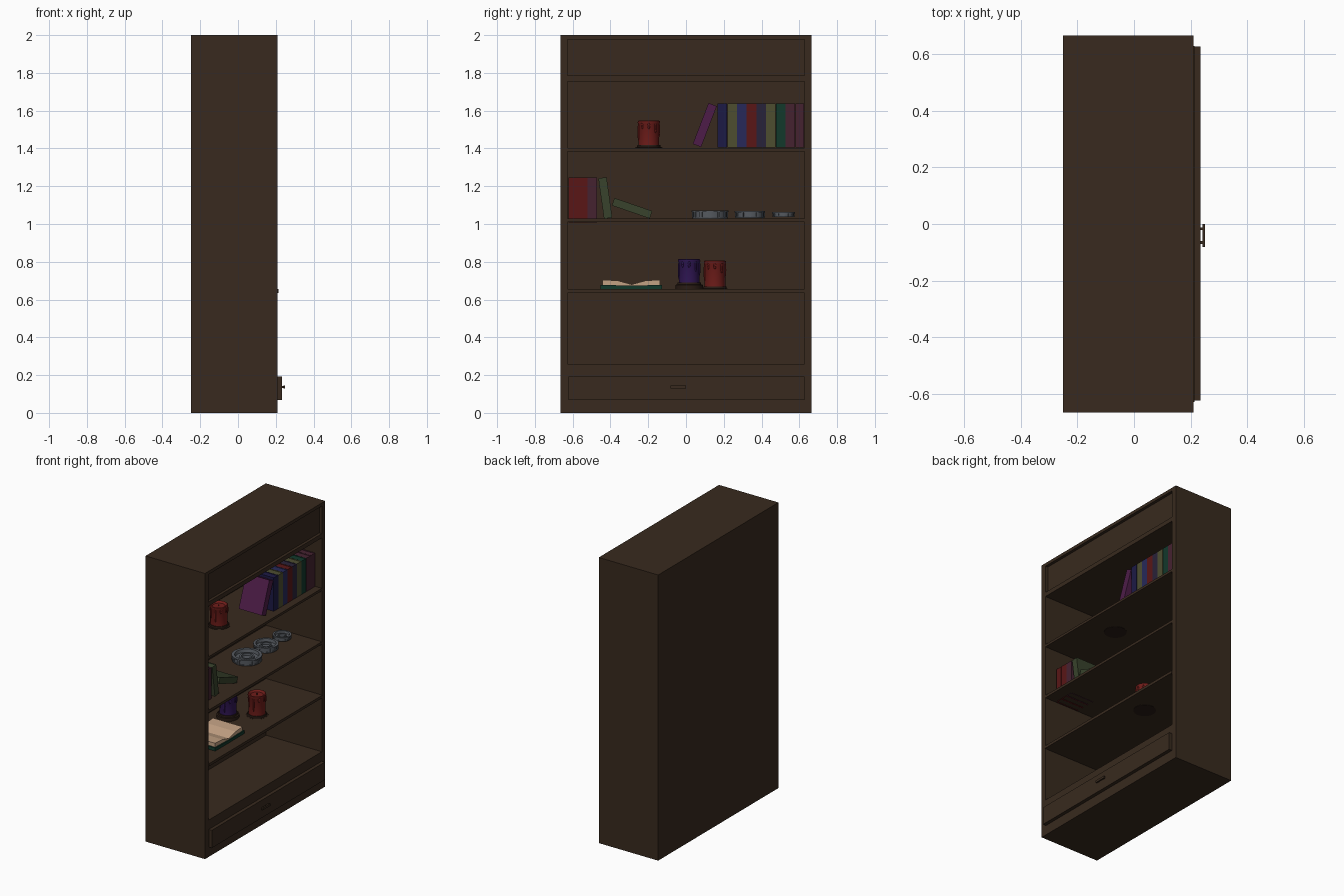
import bpy, bmesh, math
from mathutils import Matrix, Vector

if "Cube" in bpy.data.objects:
    bpy.data.objects.remove(bpy.data.objects["Cube"])


def material(name, rgb):
    m = bpy.data.materials.new(name)
    m.diffuse_color = (*rgb, 1)
    m.use_nodes = True
    m.node_tree.nodes["Principled BSDF"].inputs["Base Color"].default_value = m.diffuse_color
    return m


WOOD = material("dark_wood", (0.04, 0.023, 0.013))
BASE = material("candle_base_wood", (0.022, 0.011, 0.007))
PAPER = material("paper", (0.55, 0.36, 0.23))
METAL = material("pewter", (0.09, 0.10, 0.115))
RED = material("red", (0.10, 0.008, 0.008))
WAX = material("red_wax", (0.16, 0.012, 0.01))
PURPLE = material("purple_wax", (0.03, 0.008, 0.09))
NAVY = material("navy", (0.012, 0.01, 0.06))
OLIVE = material("olive", (0.075, 0.075, 0.03))
BLUE = material("blue", (0.02, 0.022, 0.10))
SLATE = material("slate", (0.022, 0.016, 0.04))
GREEN = material("green", (0.006, 0.04, 0.024))
PLUM = material("plum", (0.06, 0.016, 0.03))
MAGENTA = material("magenta", (0.075, 0.012, 0.065))
SAGE = material("sage", (0.04, 0.055, 0.025))


def finish(name, bm, mat, smooth=False):
    bmesh.ops.recalc_face_normals(bm, faces=bm.faces)
    me = bpy.data.meshes.new(name)
    bm.to_mesh(me)
    bm.free()
    ob = bpy.data.objects.new(name, me)
    bpy.context.collection.objects.link(ob)
    me.materials.append(mat)
    if smooth:
        bpy.context.view_layer.objects.active = ob
        ob.select_set(True)
        bpy.ops.object.shade_smooth_by_angle(angle=math.radians(35))
        ob.select_set(False)
    return ob


def add_box(bm, lo, hi, rot=Matrix()):
    lo, hi = Vector(lo), Vector(hi)
    size = hi - lo
    mat = rot @ Matrix.Translation((lo + hi) / 2) @ Matrix.Diagonal((*size, 1))
    bmesh.ops.create_cube(bm, size=1, matrix=mat)


def box(name, lo, hi, mat=WOOD):
    bm = bmesh.new()
    add_box(bm, lo, hi)
    return finish(name, bm, mat)


def add_lathe(bm, profile, loc, n=32):
    # closed solid: profile starts and ends on the axis side
    rings = [[bm.verts.new((loc[0] + r * math.cos(math.tau * i / n),
                            loc[1] + r * math.sin(math.tau * i / n), loc[2] + z))
              for i in range(n)] for r, z in profile]
    for a, b in zip(rings, rings[1:]):
        for i in range(n):
            bm.faces.new((a[i], a[(i + 1) % n], b[(i + 1) % n], b[i]))
    bm.faces.new(rings[0])
    bm.faces.new(rings[-1])


def prism(name, pts, x0, x1, mat):
    bm = bmesh.new()
    f = bm.faces.new([bm.verts.new((x0, y, z)) for y, z in pts])
    ext = bmesh.ops.extrude_face_region(bm, geom=[f])
    bmesh.ops.translate(bm, vec=(x1 - x0, 0, 0),
                        verts=[v for v in ext["geom"] if isinstance(v, bmesh.types.BMVert)])
    return finish(name, bm, mat)


def book(name, y, z, thick, height, x0, x1, mat, tilt=0):
    # boards, spine and slightly inset page block, pivoting on the lower -y corner
    rot = Matrix.Translation((0, y, z)) @ Matrix.Rotation(math.radians(tilt), 4, "X")
    bm = bmesh.new()
    b = 0.005
    add_box(bm, (x0, 0, 0), (x1, b, height), rot)
    add_box(bm, (x0, thick - b, 0), (x1, thick, height), rot)
    add_box(bm, (x1 - b, b, 0), (x1, thick - b, height), rot)
    add_box(bm, (x0 + b, b, 0.003), (x1 - b, thick - b, height - 0.003), rot)
    return finish(name, bm, mat)


# Cabinet carcass, open towards +x
XB, XF, YO, YI = -0.25, 0.21, 0.665, 0.628
box("left_side", (XB, -YO, 0), (XF, -YI, 2))
box("right_side", (XB, YI, 0), (XF, YO, 2))
box("back_panel", (XB, -YI, 0), (-0.222, YI, 2))
box("top_board", (-0.222, -YI, 1.978), (XF, YI, 2))
box("header_panel", (-0.222, -YI, 1.785), (0.19, YI, 1.978))
box("plinth", (-0.222, -YI, 0), (XF, YI, 0.258))
for name, z0, z1, front in (("header_shelf", 1.755, 1.785, XF), ("upper_shelf", 1.385, 1.402, XF),
                            ("middle_shelf", 1.01, 1.028, XF), ("lower_shelf", 0.636, 0.655, 0.214)):
    box(name, (-0.222, -YI, z0), (front, YI, z1))

# Drawer and pull
box("drawer_front", (XF - 0.01, -0.623, 0.068), (0.234, 0.627, 0.192))
box("drawer_handle", (0.241, -0.082, 0.13), (0.25, 0, 0.145))
for i, y in enumerate((-0.07, -0.022)):
    box(f"handle_post_{i}", (0.23, y, 0.133), (0.243, y + 0.01, 0.142))

# Upper shelf books
for i, m in enumerate((NAVY, OLIVE, BLUE, RED, SLATE, OLIVE, GREEN, PLUM, PLUM)):
    book(f"upper_book_{i}", 0.167 + i * 0.0515, 1.404, 0.0505 if i < 8 else 0.046, 0.234, -0.02, 0.16, m)
book("upper_leaning_book", 0.036, 1.424, 0.047, 0.232, -0.02, 0.16, MAGENTA, -21)

# Middle shelf books
for i, m in enumerate((RED, RED, PLUM)):
    book(f"middle_book_{i}", -0.621 + i * 0.05, 1.008, 0.049, 0.238, -0.055, 0.125, m)
book("middle_leaning_book", -0.434, 1.028, 0.044, 0.216, -0.055, 0.125, SAGE, 8)
book("middle_fallen_book", -0.192, 1.029, 0.042, 0.212, -0.055, 0.125, SAGE, 71)

# Open book
prism("open_book_cover", [(-0.452, 0.656), (-0.452, 0.678), (-0.31, 0.674), (-0.26, 0.674),
                          (-0.128, 0.678), (-0.128, 0.656)], -0.105, 0.14, GREEN)
prism("open_book_pages", [(-0.442, 0.677), (-0.442, 0.705), (-0.36, 0.7), (-0.288, 0.68),
                          (-0.215, 0.7), (-0.138, 0.705), (-0.138, 0.677), (-0.288, 0.67)],
      -0.097, 0.132, PAPER)


# Candles on round wooden bases, with wax drips
def candle(name, x, y, z, top, mat):
    bm = bmesh.new()
    add_lathe(bm, [(0.06, 0), (0.072, 0), (0.072, 0.022), (0.063, 0.024), (0.061, 0.034), (0.02, 0.034)],
              (x, y, z))
    finish(name + "_base", bm, BASE, True)
    h = top - z
    bm = bmesh.new()
    add_lathe(bm, [(0.03, 0.03), (0.055, 0.03), (0.055, h - 0.02), (0.059, h - 0.012), (0.058, h - 0.003),
                   (0.053, h), (0.046, h - 0.004), (0.04, h - 0.012), (0.01, h - 0.014)], (x, y, z))
    for i in range(9):
        a = math.tau * i / 9
        ln = 0.018 + 0.011 * ((i * 5) % 4)
        c = Matrix.Translation((x + 0.054 * math.cos(a), y + 0.054 * math.sin(a), top - 0.01 - ln))
        bmesh.ops.create_uvsphere(bm, u_segments=10, v_segments=8, radius=1,
                                  matrix=c @ Matrix.Diagonal((0.007, 0.007, ln, 1)))
    finish(name + "_wax", bm, mat, True)
    bm = bmesh.new()
    add_lathe(bm, [(0.002, h - 0.02), (0.002, h - 0.002)], (x, y, z), 8)
    finish(name + "_wick", bm, BASE)


candle("upper_candle", -0.01, -0.197, 1.383, 1.548, WAX)
candle("lower_red_candle", 0.04, 0.153, 0.634, 0.806, WAX)
candle("lower_purple_candle", -0.09, 0.017, 0.656, 0.815, PURPLE)

# Three metal dishes with ribbed rims
for name, y, r, z, h in (("large_dish", 0.127, 0.098, 1.03, 0.041), ("medium_dish", 0.338, 0.081, 1.032, 0.037),
                         ("small_dish", 0.516, 0.06, 1.036, 0.028)):
    bm = bmesh.new()
    t = 0.008
    add_lathe(bm, [(r * .3, 0), (r * .95, 0), (r * .97, t), (r * .92, t), (r * .92, h - t), (r, h - t), (r, h),
                   (r * .8, h), (r * .74, h * .5), (r * .5, h * .4), (r * .48, h * .75), (r * .36, h * .75),
                   (r * .34, h * .4), (r * .1, h * .4)], (-0.02, y, z))
    for i in range(12):
        rot = Matrix.Translation((-0.02, y, z)) @ Matrix.Rotation(math.tau * i / 12, 4, "Z")
        add_box(bm, (r * .88, -r * .07, t * .5), (r * .985, r * .07, h - t * .5), rot)
    finish(name, bm, METAL, True)
